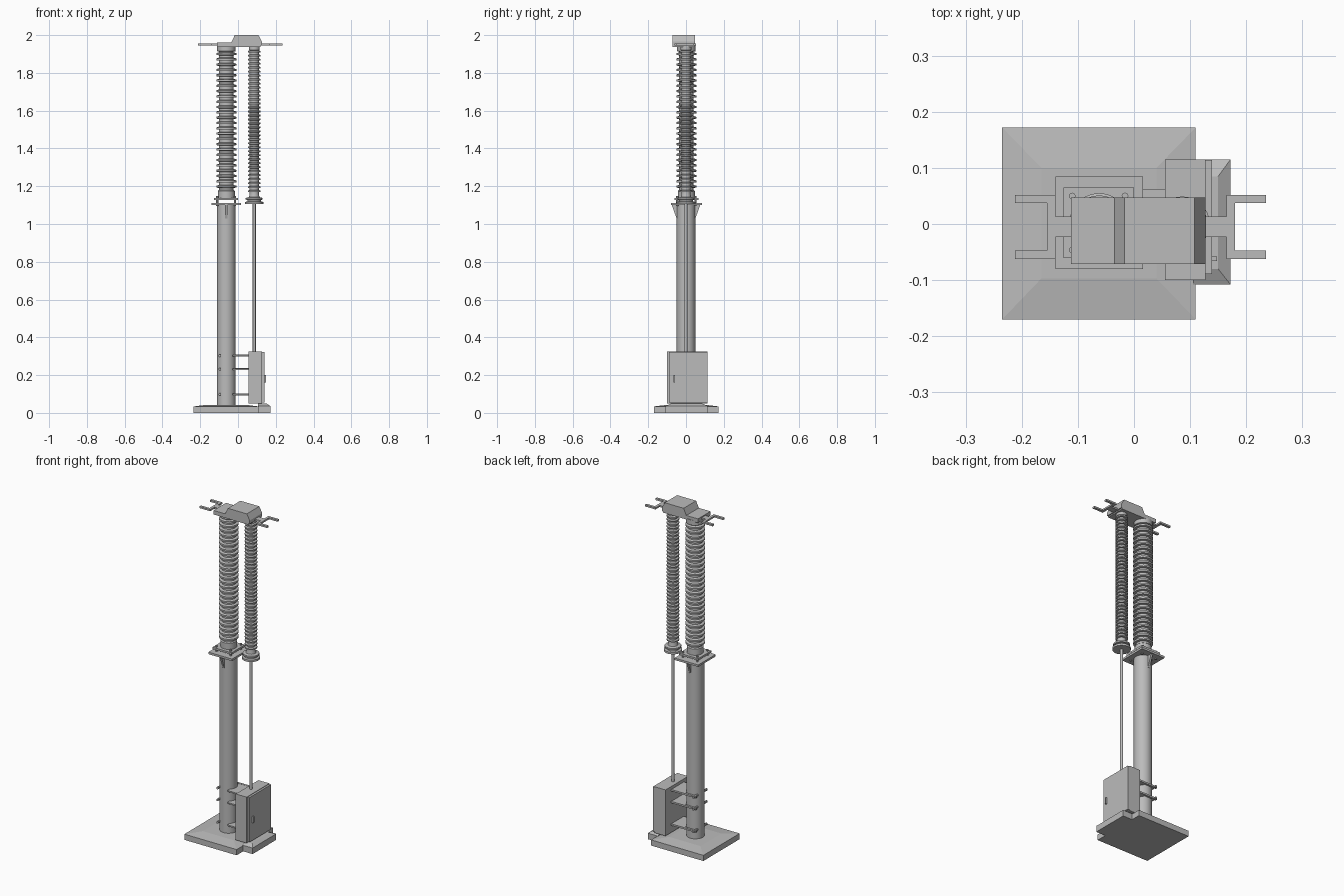
import bpy, bmesh, math
from mathutils import Vector

cube = bpy.data.objects.get("Cube")
if cube:
    bpy.data.objects.remove(cube, do_unlink=True)

grey = bpy.data.materials.new("light grey")
grey.use_nodes = True
colour = (0.5, 0.5, 0.5, 1)
grey.diffuse_color = colour
grey.node_tree.nodes["Principled BSDF"].inputs["Base Color"].default_value = colour


def finish(name, bm, smooth=False):
    bmesh.ops.recalc_face_normals(bm, faces=bm.faces)
    mesh = bpy.data.meshes.new(name)
    bm.to_mesh(mesh)
    bm.free()
    mesh.materials.append(grey)
    ob = bpy.data.objects.new(name, mesh)
    bpy.context.collection.objects.link(ob)
    if smooth:
        bpy.ops.object.select_all(action='DESELECT')
        ob.select_set(True)
        bpy.context.view_layer.objects.active = ob
        bpy.ops.object.shade_smooth_by_angle(angle=math.radians(35))
    return ob


def box(name, x, y, z):
    bm = bmesh.new()
    bmesh.ops.create_cube(bm, size=1)
    for v in bm.verts:
        v.co = Vector([(r[0] + r[1]) / 2 + c * (r[1] - r[0]) for c, r in zip(v.co, (x, y, z))])
    return finish(name, bm)


def prism(name, points, axis, lo, hi):
    """Extrude a 2D outline along x, y or z."""
    bm = bmesh.new()

    def place(p, d):
        c = list(p)
        c.insert(axis, d)
        return c
    face = bm.faces.new([bm.verts.new(place(p, lo)) for p in points])
    moved = bmesh.ops.extrude_face_region(bm, geom=[face])["geom"]
    offset = Vector((0, 0, 0))
    offset[axis] = hi - lo
    bmesh.ops.translate(bm, vec=offset, verts=[g for g in moved if isinstance(g, bmesh.types.BMVert)])
    return finish(name, bm)


def lathe(name, profile, x, y, sides=28):
    """Turn a closed (radius, height) profile about a vertical axis."""
    bm = bmesh.new()
    rings = []
    for r, z in profile:
        rings.append([bm.verts.new((x + r * math.cos(2 * math.pi * i / sides),
                                    y + r * math.sin(2 * math.pi * i / sides), z)) for i in range(sides)])
    for a, b in zip(rings, rings[1:]):
        for i in range(sides):
            j = (i + 1) % sides
            bm.faces.new((a[i], a[j], b[j], b[i]))
    bm.faces.new(rings[0])
    bm.faces.new(rings[-1])
    return finish(name, bm, True)


def insulator(name, x, y, core, shed, z0, z1, count, foot, head):
    """Stack of thin sheds on a core, with an end fitting at each end."""
    step = (z1 - z0) / count
    profile = list(foot)
    for i in range(count):
        z = z0 + i * step
        profile += [(core, z), (core, z + step * .4), (shed, z + step * .45),
                    (shed, z + step * .8), (core, z + step * .95)]
    return lathe(name, profile + list(head), x, y)


def slab(name, x, y, top_x, top_y, rim, top):
    """Foundation slab with a gently sloped top."""
    bm = bmesh.new()
    loops = []
    for (x0, x1), (y0, y1), z in ((x, y, 0), (x, y, rim), (top_x, top_y, top)):
        loops.append([bm.verts.new(c) for c in ((x0, y0, z), (x1, y0, z), (x1, y1, z), (x0, y1, z))])
    for a, b in zip(loops, loops[1:]):
        for i in range(4):
            j = (i + 1) % 4
            bm.faces.new((a[i], a[j], b[j], b[i]))
    bm.faces.new(loops[0])
    bm.faces.new(loops[-1])
    return finish(name, bm)


# Foundations
slab("main_foundation", (-.235, .11), (-.17, .172), (-.165, .04), (-.097, .1), .034, .043)
slab("cabinet_foundation", (.105, .172), (-.108, .115), (.107, .15), (-.08, .085), .036, .05)

# Support column with gussets and mounting plates
CX, RX = -.062, .086
lathe("support_column", [(.049, .035), (.049, 1.1)], CX, 0)
for side, label in ((-1, "front"), (1, "back")):
    prism(label + "_gusset", [(side * .04, 1.02), (side * .05, 1.03), (side * .075, 1.1), (side * .04, 1.1)],
          0, CX - .006, CX + .006)
box("lower_mounting_plate", (-.14, .016), (-.08, .085), (1.1, 1.112))
box("upper_mounting_plate", (-.126, 0), (-.061, .065), (1.127, 1.138))
for i, x in enumerate((-.11, -.016)):
    for j, y in enumerate((-.046, .05)):
        lathe(f"plate_bolt_{i}{j}", [(.006, 1.095), (.006, 1.147)], x, y, 8)

# Insulators
insulator("main_insulator", CX, .002, .039, .053, 1.18, 1.91, 26,
          [(.045, 1.135), (.045, 1.175)], [(.039, 1.912), (.049, 1.915), (.049, 1.945)])
insulator("operating_insulator", RX, 0, .024, .034, 1.16, 1.92, 36,
          [(.049, 1.105), (.049, 1.117), (.036, 1.119), (.036, 1.127), (.045, 1.129), (.045, 1.138),
           (.028, 1.142)], [(.029, 1.922), (.029, 1.945)])
lathe("operating_rod", [(.008, .32), (.008, 1.11)], RX, 0, 16)

# Head housing
CAP_Y = (-.071, .047)
box("head_beam", (-.112, .12), CAP_Y, (1.938, 1.962))
prism("head_cover", [(-.036, 1.96), (-.017, 2), (.108, 2), (.127, 1.965), (.127, 1.945), (-.036, 1.945)],
      1, *CAP_Y)

# Forked terminals: tab, cross web and two prongs on each side
for label, s, tab, web, tip in (("right", -1, .1, .14, .212), ("left", 1, .12, .165, .235)):
    mid, half, inner, neck = -.005, .057, .042, .018
    outline = [(tab, neck), (web, neck), (web, half), (tip, half), (tip, inner), (web + .015, inner)]
    outline += [(x, -y) for x, y in reversed(outline)]
    prism(label + "_terminal", [(s * x, mid + y) for x, y in outline], 2, 1.946, 1.956)

# Control cabinet
box("cabinet_body", (.055, .127), (-.1, .115), (.05, .325))
box("cabinet_door", (.127, .139), (-.089, .114), (.055, .322))
box("door_handle", (.139, .148), (-.066, -.058), (.162, .2))

# Brackets tying the cabinet to the column
for n, z in enumerate((.098, .232, .303)):
    box(f"bracket_plate_{n}", (-.03, .056), (-.058, .062), (z - .004, z + .004))
    box(f"bracket_clamp_{n}", (-.108, .056), (.05, .062), (z - .005, z + .005))
    bm = bmesh.new()
    bmesh.ops.create_cone(bm, cap_ends=True, segments=10, radius1=.007, radius2=.007, depth=.128)
    for v in bm.verts:
        v.co = Vector((v.co.x - .096, v.co.z + .006, v.co.y + z))
    finish(f"bracket_bolt_{n}", bm, True)
